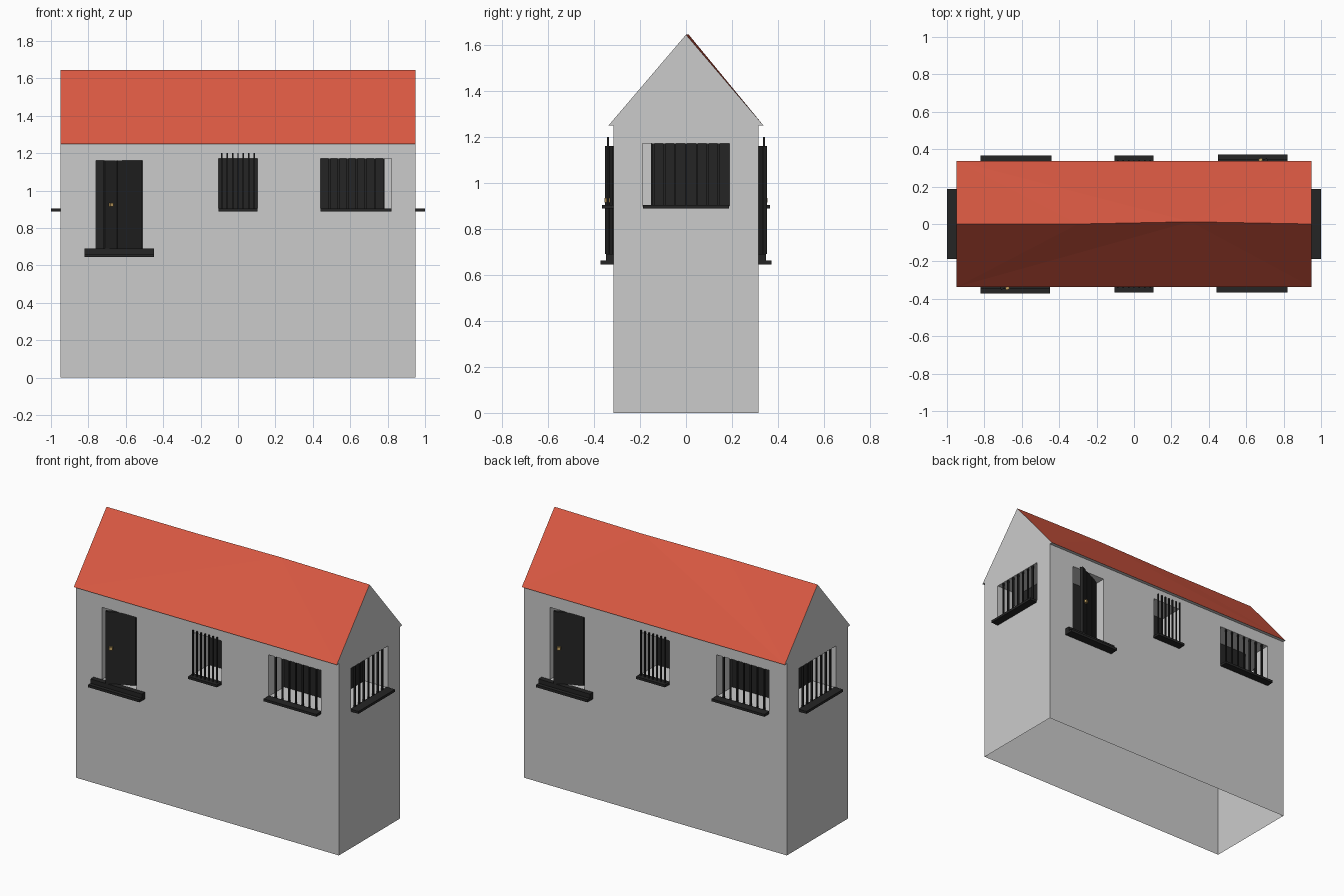
import bpy, bmesh, math
from mathutils import Matrix, Vector

if "Cube" in bpy.data.objects:
    bpy.data.objects.remove(bpy.data.objects["Cube"])

def material(name, rgb):
    m = bpy.data.materials.new(name)
    m.diffuse_color = (*rgb, 1)
    m.use_nodes = True
    m.node_tree.nodes["Principled BSDF"].inputs["Base Color"].default_value = m.diffuse_color
    return m

DARK = material("dark_wood", (0.018, 0.018, 0.018))
RED = material("roof_red", (0.70, 0.10, 0.055))
GOLD = material("brass", (0.55, 0.36, 0.12))

def add_box(bm, x, y, z):
    m = Matrix.Translation(((x[0]+x[1])/2, (y[0]+y[1])/2, (z[0]+z[1])/2)) \
        @ Matrix.Diagonal((x[1]-x[0], y[1]-y[0], z[1]-z[0], 1))
    return bmesh.ops.create_cube(bm, size=1, matrix=m)["verts"]

def make(name, bm, mat=None):
    me = bpy.data.meshes.new(name)
    bm.to_mesh(me)
    bm.free()
    ob = bpy.data.objects.new(name, me)
    bpy.context.collection.objects.link(ob)
    if mat:
        me.materials.append(mat)
    return ob

def make_pair(name, bm, mat):
    """One part plus its copy turned half way round the house."""
    ob = make(name, bm, mat)
    twin = ob.copy()
    twin.name = name + "_opposite"
    twin.rotation_euler.z = math.pi
    bpy.context.collection.objects.link(twin)

def boxes(name, mat, *specs):
    bm = bmesh.new()
    for s in specs:
        add_box(bm, *s)
    make_pair(name, bm, mat)

HX, HY, EAVE, RIDGE = 0.948, 0.315, 1.25, 1.645
BACK_Y, BACK_X = 0.15, 0.775          # pocket back planes

# walls with window and door pockets cut in
bm = bmesh.new()
add_box(bm, (-HX, HX), (-HY, HY), (0, EAVE))
walls = make("walls", bm)
pockets = [((0.44, 0.82), (-0.4, -BACK_Y), (0.90, 1.172)),
           ((-0.103, 0.103), (-0.4, -BACK_Y), (0.90, 1.172)),
           ((-0.76, -0.51), (-0.4, -BACK_Y), (0.69, 1.16)),
           ((BACK_X, 1.1), (-0.19, 0.19), (0.90, 1.172))]
bpy.context.view_layer.objects.active = walls
for p in pockets:
    for turn in (0, math.pi):
        bm = bmesh.new()
        add_box(bm, *p)
        bm.transform(Matrix.Rotation(turn, 4, 'Z'))
        cutter = make("cutter", bm)
        cutter.hide_render = True
        mod = walls.modifiers.new("pocket", 'BOOLEAN')
        mod.operation = 'DIFFERENCE'
        mod.solver = 'EXACT'
        mod.object = cutter
        bpy.ops.object.modifier_apply(modifier=mod.name)
        bpy.data.objects.remove(cutter)

# open the shell at floor and ceiling
bm = bmesh.new()
bm.from_mesh(walls.data)
ends = [f for f in bm.faces if abs(f.normal.z) > 0.9
        and (f.calc_center_median().z < 0.01 or f.calc_center_median().z > EAVE - 0.01)]
bmesh.ops.delete(bm, geom=ends, context='FACES')
bm.to_mesh(walls.data)
bm.free()

# roof with grey gables, narrow soffits and a slightly bent ridge
bm = bmesh.new()
oy = 0.337
ridge = [bm.verts.new(v) for v in ((-HX, 0, RIDGE), (-0.3, 0, RIDGE), (0.3, 0.012, RIDGE), (HX, 0, RIDGE))]
for s in (-1, 1):
    a, b = (bm.verts.new((x, s*oy, EAVE)) for x in (-HX, HX))
    c, d = (bm.verts.new((x, s*HY, EAVE)) for x in (-HX, HX))
    bm.faces.new((a, b, d, c))
    for tri in ((a, ridge[1], ridge[0]), (a, ridge[2], ridge[1]),
                (a, b, ridge[2]), (b, ridge[3], ridge[2])):
        bm.faces.new(tri).material_index = 1
    for end, x in ((0, -HX), (3, HX)):
        lo, hi = (a, c) if end == 0 else (b, d)
        mid = bm.verts.new((x, 0, EAVE))
        bm.faces.new((lo, hi, mid, ridge[end]))
bmesh.ops.remove_doubles(bm, verts=bm.verts, dist=1e-5)
bmesh.ops.recalc_face_normals(bm, faces=bm.faces)
roof = make("roof", bm, material("plaster", (0.8, 0.8, 0.8)))
roof.data.materials.append(RED)

# dark backs of the pockets
t = 0.003
boxes("wide_window_back", DARK, ((0.44, BACK_X), (-BACK_Y-t, -BACK_Y), (0.90, 1.172)))
boxes("small_window_back", DARK, ((-0.103, 0.103), (-BACK_Y-t, -BACK_Y), (0.90, 1.172)))
boxes("doorway_back", DARK, ((-0.76, -0.51), (-BACK_Y-t, -BACK_Y), (0.69, 1.16)))
boxes("side_window_back", DARK, ((BACK_X, BACK_X+t), (-BACK_Y, 0.19), (0.90, 1.172)))

# sills and door step
boxes("wide_window_sill", DARK, ((0.44, 0.82), (-0.365, -0.31), (0.888, 0.904)))
boxes("small_window_sill", DARK, ((-0.105, 0.103), (-0.365, -0.31), (0.888, 0.904)))
boxes("side_window_sill", DARK, ((0.94, 1.0), (-0.188, 0.188), (0.888, 0.904)))
boxes("door_step", DARK, ((-0.82, -0.45), (-0.372, -0.31), (0.645, 0.662)),
      ((-0.82, -0.45), (-0.348, -0.31), (0.662, 0.69)))

# window bars
def bars(name, centres, along_y, depth, top, r):
    bm = bmesh.new()
    for c in centres:
        px, py = (depth, c) if along_y else (c, depth)
        add_box(bm, (px-r, px+r), (py-r, py+r), (0.90, top))
    make_pair(name, bm, DARK)

bars("wide_window_bars", [0.44 + 0.0485*i for i in range(1, 8)], False, -0.308, 1.172, 0.005)
bars("side_window_bars", [-0.19 + 0.0475*i for i in range(1, 8)], True, 0.941, 1.172, 0.005)
bars("small_window_bars", [-0.087 + 0.029*i for i in range(7)], False, -0.339, 1.2, 0.004)

# plank door standing ajar
free, hinge = Vector((-0.71, -0.352, 0)), Vector((-0.515, -0.255, 0))
span = hinge - free
place = Matrix.Translation(free) @ Matrix.Rotation(math.atan2(span.y, span.x), 4, 'Z')
bm = bmesh.new()
w = span.length / 6
for i in range(6):
    inset = 0.003 * (i % 2)
    add_box(bm, (i*w, (i+1)*w), (inset, 0.02), (0.69, 1.16))
bm.transform(place)
make_pair("door", bm, DARK)

# door knob
bm = bmesh.new()
add_box(bm, (0.024, 0.044), (-0.014, 0.002), (0.915, 0.935))
bm.transform(place)
make_pair("door_knob", bm, GOLD)
